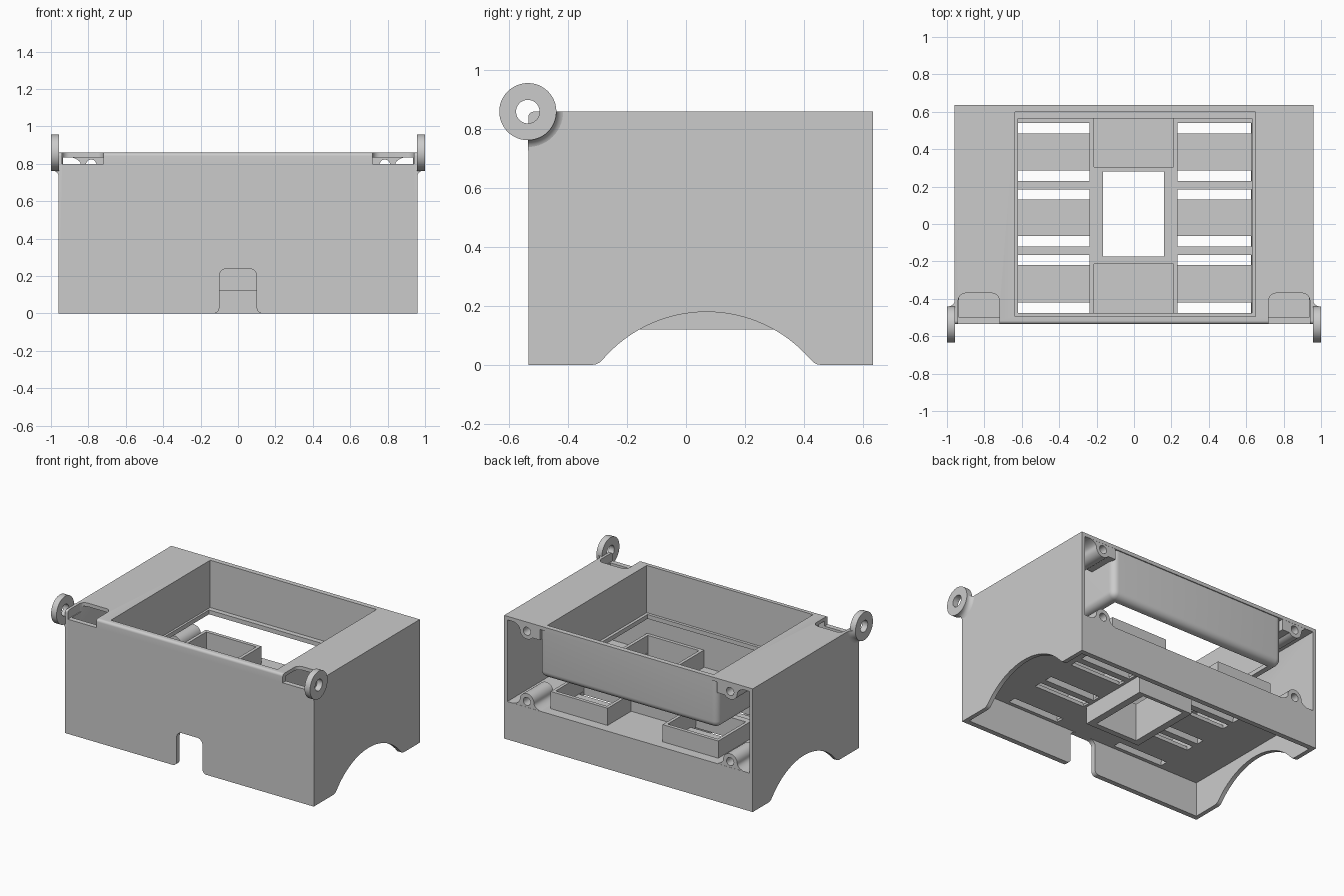
import bpy, bmesh, math
from mathutils import Matrix

cube = bpy.data.objects.get("Cube")
if cube:
    bpy.data.objects.remove(cube, do_unlink=True)

GREY = (0.6, 0.6, 0.6, 1)
grey = bpy.data.materials.new("plain grey plastic")
grey.use_nodes = True
grey.diffuse_color = GREY
grey.node_tree.nodes["Principled BSDF"].inputs["Base Color"].default_value = GREY


def finish(name, bm):
    bmesh.ops.recalc_face_normals(bm, faces=bm.faces)
    mesh = bpy.data.meshes.new(name)
    bm.to_mesh(mesh)
    bm.free()
    mesh.materials.append(grey)
    obj = bpy.data.objects.new(name, mesh)
    bpy.context.collection.objects.link(obj)
    return obj


def prism(name, pts, axis, a, b):
    """Extrude a 2D outline along an axis from a to b."""
    place = {"x": lambda p, q, t: (t, p, q),
             "y": lambda p, q, t: (p, t, q),
             "z": lambda p, q, t: (p, q, t)}[axis]
    bm = bmesh.new()
    low = [bm.verts.new(place(p, q, a)) for p, q in pts]
    high = [bm.verts.new(place(p, q, b)) for p, q in pts]
    bm.faces.new(low)
    bm.faces.new(high)
    for i in range(len(pts)):
        j = (i + 1) % len(pts)
        bm.faces.new((low[i], low[j], high[j], high[i]))
    return finish(name, bm)


def box(name, x0, x1, y0, y1, z0, z1):
    return prism(name, [(x0, y0), (x1, y0), (x1, y1), (x0, y1)], "z", z0, z1)


def arc(cx, cy, rx, ry, start, end, n=8):
    angles = [math.radians(start + (end - start) * i / n) for i in range(n + 1)]
    return [(cx + rx * math.cos(t), cy + ry * math.sin(t)) for t in angles]


def circle(cx, cy, r, n=40):
    return arc(cx, cy, r, r, 0, 360, n)[:-1]


def cut(obj, cutter):
    mod = obj.modifiers.new("cut", "BOOLEAN")
    mod.operation = "DIFFERENCE"
    mod.solver = "EXACT"
    mod.object = cutter
    bpy.context.view_layer.objects.active = obj
    bpy.ops.object.modifier_apply(modifier=mod.name)
    bpy.data.objects.remove(cutter, do_unlink=True)


def round_edges(obj, width, test):
    """Bevel the edges whose two end points pass the test."""
    bm = bmesh.new()
    bm.from_mesh(obj.data)
    chosen = [e for e in bm.edges if test(e.verts[0].co, e.verts[1].co)]
    bmesh.ops.bevel(bm, geom=chosen, offset=width, segments=6, profile=0.5, affect="EDGES")
    bm.to_mesh(obj.data)
    bm.free()


FRONT, BACK, SIDE, TOP = -0.535, 0.635, 0.96, 0.86
FLOOR, UNDER, BIN_TOP = 0.265, 0.24, 0.385
CELLS = [(-0.475, -0.165), (-0.12, 0.185), (0.23, 0.54)]

# Outer case with rounded top front edge, hollow above and below the floor
case = box("case", -SIDE, SIDE, FRONT, BACK, 0, TOP)
round_edges(case, 0.018, lambda a, b: min(a.z, b.z) > 0.8 and max(a.y, b.y) < -0.5)
cut(case, box("cutter", -0.93, 0.93, -0.5, 0.6, -0.1, UNDER))
cut(case, box("cutter", -0.935, 0.935, -0.5, 0.8, FLOOR, 0.835))
cut(case, box("cutter", -0.635, 0.65, -0.495, 0.6, 0.5, 0.95))

# Side arches with small flared feet
foot = [(0.39, -0.1), (0.39, 0.0), (0.376, 0.002), (0.364, 0.008)]
arch = [(0.07 + y, z) for y, z in foot]
arch += arc(0.07, -0.286, 0.466, 0.466, 41, 139, 32)
arch += [(0.07 - y, z) for y, z in reversed(foot)]
cut(case, prism("cutter", arch, "x", -1.2, 1.2))

# Front cable notch, flared at the bottom
half = [(0.13, -0.1), (0.13, 0.0)] + arc(0.13, 0.03, 0.03, 0.03, 270, 180)
half += arc(0.06, 0.20, 0.04, 0.04, 0, 90)
notch = half + [(-x, z) for x, z in reversed(half)]
cut(case, prism("cutter", notch, "y", -0.7, -0.49))

# Floor window and slots at both ends of every cell
cut(case, box("cutter", -0.165, 0.16, -0.175, 0.28, 0.1, 0.3))
for x0, x1 in ((-0.62, -0.235), (0.23, 0.625)):
    for y0, y1 in CELLS:
        for s in (y0, y1 - 0.055):
            cut(case, box("cutter", x0, x1, s, s + 0.055, 0.1, 0.3))

# Front corner pockets
for side in (-1, 1):
    pocket = [(0.72, -0.7), (0.94, -0.7)] + arc(0.90, -0.41, 0.04, 0.04, 0, 90)
    pocket += arc(0.76, -0.41, 0.04, 0.04, 90, 180)
    cut(case, prism("cutter", [(side * x, y) for x, y in pocket], "z", 0.80, 1.0))

# Hanging well under the top opening, with an inner lip
well = box("well", -0.685, 0.695, -0.515, 0.628, 0.50, 0.85)
round_edges(well, 0.045, lambda a, b: min(a.z, b.z) < 0.55)
cut(well, box("cutter", -0.62, 0.63, -0.475, 0.565, 0.3, 1.0))
cut(well, box("cutter", -0.635, 0.65, -0.495, 0.6, 0.53, 1.0))

# Open-topped bins standing on the floor
for name, x0, x1 in (("right_bins", -0.645, -0.215), ("left_bins", 0.21, 0.65)):
    bins = box(name, x0, x1, -0.498, 0.565, FLOOR - 0.01, BIN_TOP)
    for y0, y1 in CELLS:
        cut(bins, box("cutter", x0 + 0.022, x1 - 0.022, y0, y1, 0.1, 0.5))

# Square duct running through the floor, as tall as the bins it joins
duct = box("floor_duct", -0.215, 0.21, -0.215, 0.305, 0.12, BIN_TOP)
cut(duct, box("cutter", -0.165, 0.16, -0.175, 0.28, 0, 0.5))

# Screw bosses in the four back corners: outer side flares into the wall,
# inner side flares into the floor below and joins the well above
flare = arc(0.145, 0, 0.09, 0.045, 270, 180)
dome = arc(0, 0, 0.055, 0.055, 0, 140, 14)
inner_low = arc(0, 0, 0.055, 0.055, 140, 180, 4) + [(-x, z) for x, z in reversed(flare[:-1])]
inner_high = [(-0.1, 0.035), (-0.1, -0.045)]
for level, z, flip, inner in (("lower", 0.305, 1, inner_low), ("upper", 0.795, -1, inner_high)):
    for hand, side in (("right", -1), ("left", 1)):
        x = side * 0.785
        outline = [(x + side * p, z + flip * q) for p, q in flare + dome[1:] + inner]
        boss = prism(f"{level}_{hand}_boss", outline, "y", 0.42, 0.634)
        cut(boss, prism("cutter", circle(x, z, 0.028, 24), "y", 0.3, 0.7))
        cut(case, prism("cutter", circle(x, z, 0.028, 24), "y", 0.3, 0.7))

# Hinge eyes on the front corners, with a curved gusset blending into the side
EYE_Y, EYE_Z, EYE_R = -0.537, 0.86, 0.097
for hand, side in (("right", -1), ("left", 1)):
    eye = prism(f"{hand}_hinge_eye", circle(EYE_Y, EYE_Z, EYE_R, 48), "x", side * 0.958, side)
    cut(eye, prism("cutter", circle(EYE_Y, EYE_Z, 0.04), "x", side * 0.9, side * 1.1))
    curve = arc(0.99, EYE_R + 0.035, 0.032, 0.035, 180, 270)
    section = curve + [(0.99, 0.08), (0.958, 0.08)]
    bm = bmesh.new()
    loop = [bm.verts.new((side * x, EYE_Y, EYE_Z - r)) for x, r in section]
    edges = [bm.edges.new((v, loop[i - 1])) for i, v in enumerate(loop)]
    bmesh.ops.spin(bm, geom=loop + edges, cent=(0, EYE_Y, EYE_Z), axis=(1, 0, 0),
                   angle=math.radians(90), steps=14)
    bmesh.ops.holes_fill(bm, edges=[e for e in bm.edges if e.is_boundary], sides=0)
    finish(f"{hand}_gusset", bm)

# Smooth the curved surfaces, keep the edges sharp
bpy.ops.object.select_all(action="DESELECT")
for obj in bpy.context.scene.objects:
    if obj.type == "MESH" and obj.data.materials and obj.data.materials[0] == grey:
        obj.select_set(True)
        bpy.context.view_layer.objects.active = obj
bpy.ops.object.shade_smooth_by_angle(angle=math.radians(30))
